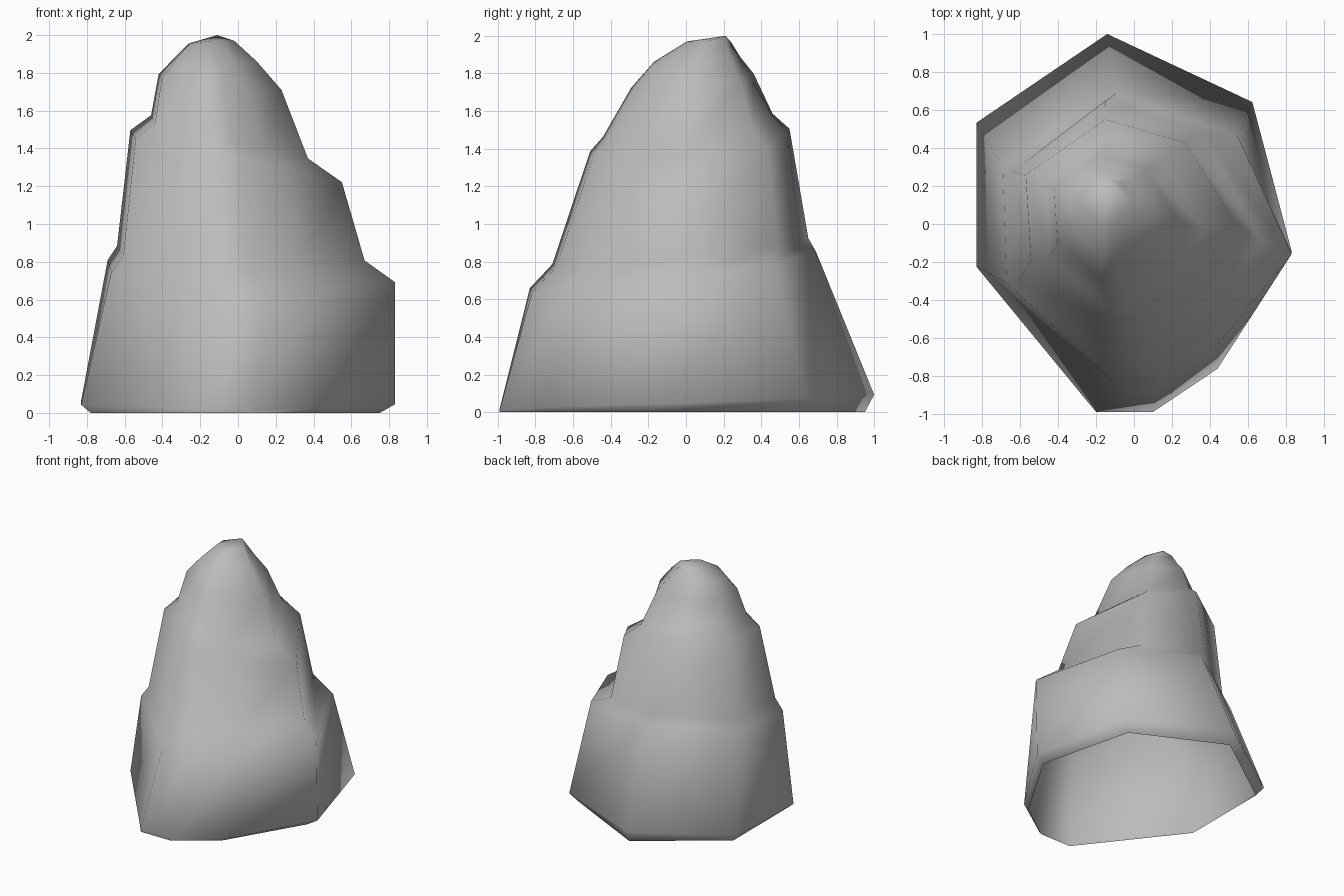
import bpy, bmesh, math

cube = bpy.data.objects.get("Cube")
if cube:
    bpy.data.objects.remove(cube)

stone = bpy.data.materials.new("grey stone")
stone.use_nodes = True
colour = (0.5, 0.5, 0.5, 1)
stone.diffuse_color = colour
stone.node_tree.nodes["Principled BSDF"].inputs["Base Color"].default_value = colour

# Faceted plans of the rock, in fractions of its half width and half depth
foot_plan = [(-1, -.23), (-.24, -1), (.12, -1), (.53, -.77),
             (1, -.15), (.75, .64), (-.17, 1), (-1, .53)]
top_plan = [(-.95, -.4), (-.24, -1), (.05, -.97), (.46, -.7),
            (1, -.08), (.5, .77), (-.25, 1), (-1, .45)]

# Tiers: blend from foot to top plan, (right, left, front, back) extents,
# then the heights at those sides
tiers = [
    (0, (-.78, .75, -.99, .95), (0, 0, 0, 0)),              # open underside
    (0, (-.83, .83, -.99, 1), (.05, .05, .01, .1)),         # foot rim
    (.5, (-.69, .83, -.83, .69), (.78, .7, .63, .87)),      # lower lip
    (1, (-.64, .67, -.71, .65), (.86, .81, .77, .94)),      # lower ledge
    (1, (-.57, .55, -.51, .55), (1.49, 1.21, 1.36, 1.51)),  # upper lip
    (1, (-.46, .37, -.44, .46), (1.57, 1.34, 1.44, 1.59)),  # upper ledge
    (1, (-.42, .23, -.29, .36), (1.79, 1.71, 1.71, 1.8)),   # dome
    (1, (-.34, .1, -.17, .29), (1.87, 1.86, 1.86, 1.89)),   # shoulder
    (1, (-.26, -.02, 0, .24), (1.95, 1.97, 1.97, 1.97)),    # crown
]
peak = (-.11, .21, 2)


def ring(bm, blend, extents, heights):
    """Fit the blended plan to the extents and tilt it to the side heights."""
    right, left, front, back = extents
    z_right, z_left, z_front, z_back = heights
    verts = []
    for (u0, v0), (u1, v1) in zip(foot_plan, top_plan):
        u = u0 + (u1 - u0) * blend
        v = v0 + (v1 - v0) * blend
        x = (left + right) / 2 + u * (left - right) / 2
        y = (back + front) / 2 + v * (back - front) / 2
        side = z_left if u > 0 else z_right
        end = z_back if v > 0 else z_front
        z = (abs(u) * side + abs(v) * end) / (abs(u) + abs(v))
        verts.append(bm.verts.new((x, y, z)))
    return verts


# Rock shell: rings bridged from the open underside to the peak
bm = bmesh.new()
rings = [ring(bm, *tier) for tier in tiers]
count = len(foot_plan)
for low, high in zip(rings, rings[1:]):
    for i in range(count):
        j = (i + 1) % count
        bm.faces.new((low[i], low[j], high[j], high[i]))
top = bm.verts.new(peak)
for i in range(count):
    bm.faces.new((rings[-1][i], rings[-1][(i + 1) % count], top))

mesh = bpy.data.meshes.new("rock")
bm.to_mesh(mesh)
bm.free()
mesh.materials.append(stone)
rock = bpy.data.objects.new("rock", mesh)
bpy.context.collection.objects.link(rock)

# Soft weathered shading
bpy.ops.object.select_all(action="DESELECT")
rock.select_set(True)
bpy.context.view_layer.objects.active = rock
bpy.ops.object.shade_smooth_by_angle(angle=math.radians(60))
